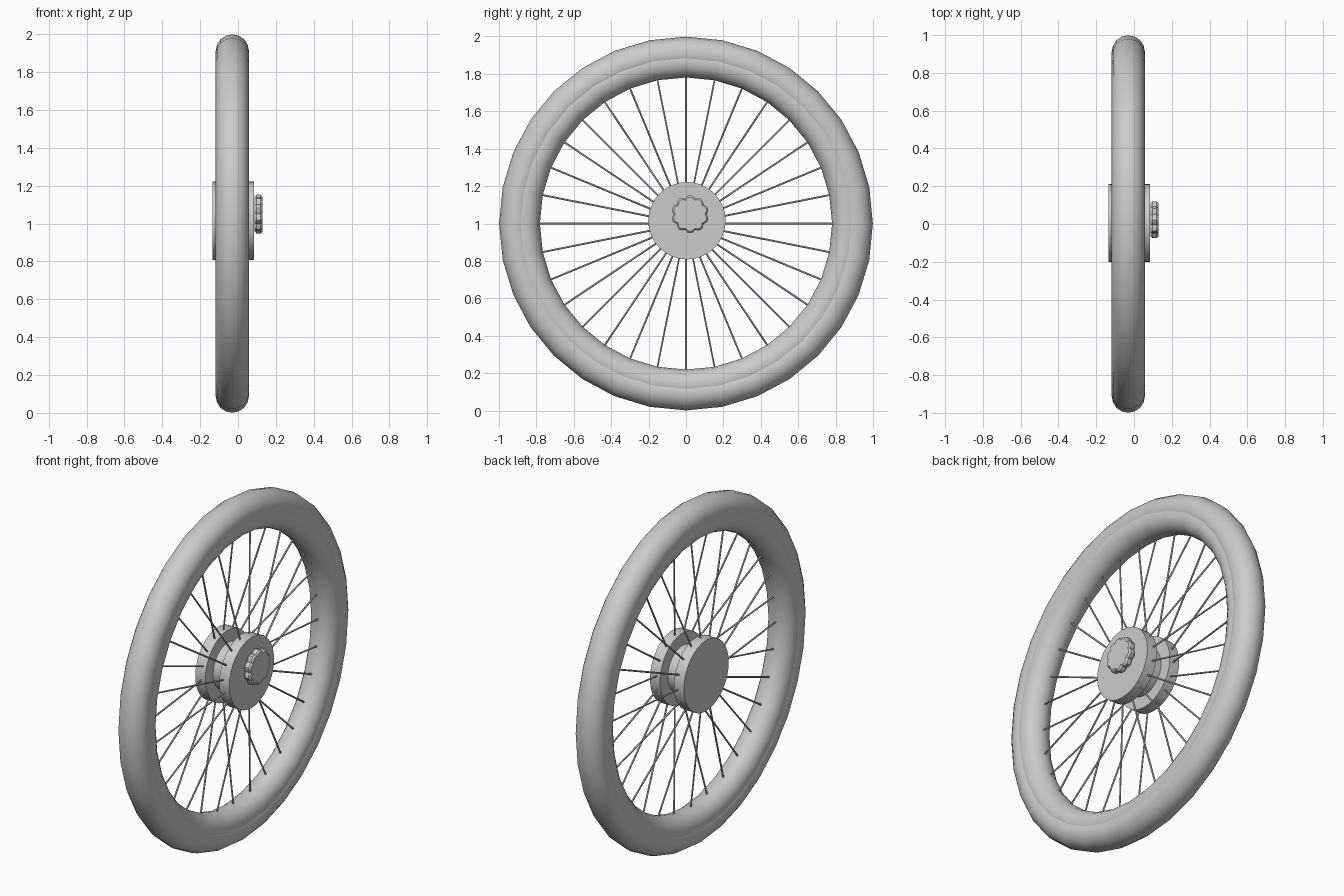
import bpy, bmesh, math
from mathutils import Vector

if "Cube" in bpy.data.objects:
    bpy.data.objects.remove(bpy.data.objects["Cube"], do_unlink=True)

gray = bpy.data.materials.new("light gray")
gray.use_nodes = True
gray.diffuse_color = (0.6, 0.6, 0.6, 1)
gray.node_tree.nodes["Principled BSDF"].inputs["Base Color"].default_value = (0.6, 0.6, 0.6, 1)

MID_X = -0.03
SIDES = 32
HUB = Vector((0, 0.005, 1.015))


def finish(obj, name):
    obj.name = name
    obj.data.materials.append(gray)
    bpy.ops.object.select_all(action="DESELECT")
    obj.select_set(True)
    bpy.context.view_layer.objects.active = obj
    bpy.ops.object.shade_smooth_by_angle(angle=math.radians(35))


def ring(name, major, minor, steps):
    bpy.ops.mesh.primitive_torus_add(
        major_radius=major, minor_radius=minor, major_segments=SIDES,
        minor_segments=steps, location=(MID_X, 0, 1), rotation=(0, math.pi / 2, 0))
    finish(bpy.context.object, name)


def rod(name, start, end, radius, sides):
    axis = end - start
    bpy.ops.mesh.primitive_cylinder_add(
        vertices=sides, radius=radius, depth=axis.length, location=(start + end) / 2,
        rotation=axis.to_track_quat("Z", "Y").to_euler())
    finish(bpy.context.object, name)


def along_x(x):
    return HUB + Vector((x, 0, 0))


# Tyre and the rim nested inside it
ring("tire", 0.911, 0.088, 16)
ring("rim", 0.867, 0.086, 16)

# Hub: two flanges joined by a narrower core
rod("hub_left_flange", along_x(0.02), along_x(0.085), 0.207, SIDES)
rod("hub_right_flange", along_x(-0.135), along_x(-0.07), 0.207, SIDES)
rod("hub_core", along_x(-0.08), along_x(0.03), 0.135, SIDES)

# Spokes run alternately from each flange to the middle of the rim
for i in range(SIDES):
    a = math.tau * i / SIDES
    out = Vector((0, math.sin(a), math.cos(a)))
    flange_x = 0.05 if i % 2 else -0.1
    start = Vector((flange_x, 0, 1)) + out * 0.16
    end = Vector((MID_X, 0, 1)) + out * 0.79
    rod(f"spoke_{i + 1}", start, end, 0.005, 6)

# Scalloped knob with chamfered edges, set off centre on the left flange
LOBES = 10
bm = bmesh.new()
loops = []
for x, scale in ((0.087, 0.9), (0.097, 1), (0.12, 1), (0.13, 0.9)):
    loop = []
    for i in range(LOBES * 4):
        a = math.tau * i / (LOBES * 4)
        r = scale * (0.088 + 0.014 * abs(math.cos(a * LOBES / 2)))
        loop.append(bm.verts.new((x, 0.022 + r * math.sin(a), 1.05 + r * math.cos(a))))
    loops.append(loop)
for low, high in zip(loops, loops[1:]):
    for i in range(len(low)):
        j = (i + 1) % len(low)
        bm.faces.new((low[i], low[j], high[j], high[i]))
bm.faces.new(loops[0])
bm.faces.new(loops[-1])
bmesh.ops.recalc_face_normals(bm, faces=bm.faces)
mesh = bpy.data.meshes.new("hub_knob")
bm.to_mesh(mesh)
bm.free()
knob = bpy.data.objects.new("hub_knob", mesh)
bpy.context.collection.objects.link(knob)
finish(knob, "hub_knob")
